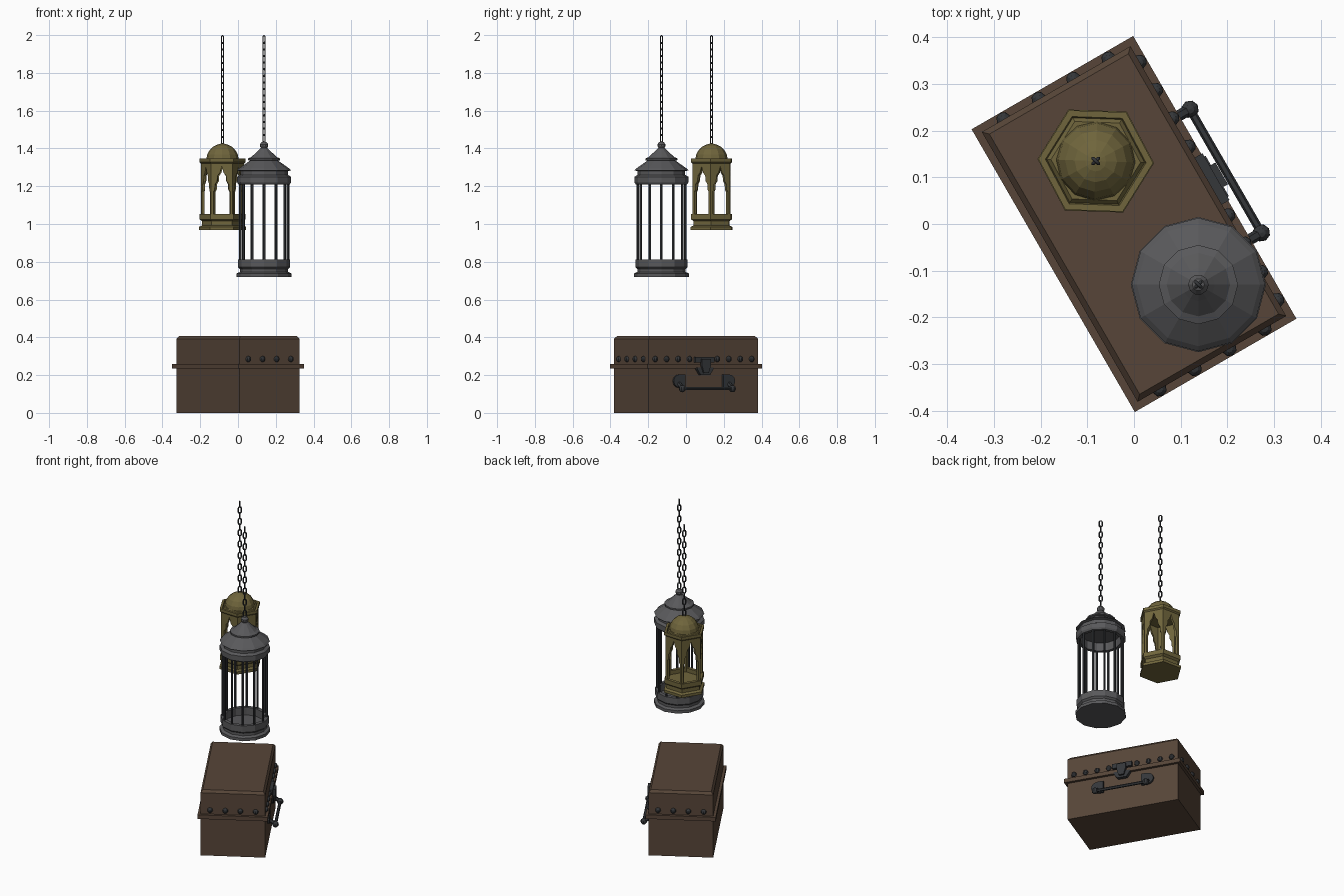
import bpy, bmesh
from math import sin, cos, pi, radians
from mathutils import Matrix, Vector

if "Cube" in bpy.data.objects:
    bpy.data.objects.remove(bpy.data.objects["Cube"])


def material(name, r, g, b):
    m = bpy.data.materials.new(name)
    m.diffuse_color = (r, g, b, 1)
    m.use_nodes = True
    m.node_tree.nodes["Principled BSDF"].inputs["Base Color"].default_value = m.diffuse_color
    return m


WOOD = material("dark_wood", 0.095, 0.06, 0.04)
IRON = material("black_iron", 0.035, 0.038, 0.042)
GREY = material("grey_iron", 0.10, 0.10, 0.105)
BRASS = material("aged_brass", 0.16, 0.13, 0.045)


def finish(bm, name, mat, matrix=Matrix()):
    bmesh.ops.remove_doubles(bm, verts=bm.verts, dist=1e-5)
    bmesh.ops.recalc_face_normals(bm, faces=bm.faces)
    me = bpy.data.meshes.new(name)
    bm.to_mesh(me)
    bm.free()
    me.materials.append(mat)
    ob = bpy.data.objects.new(name, me)
    ob.matrix_world = matrix
    bpy.context.collection.objects.link(ob)
    return ob


def loft(bm, rings, loop=False):
    """Skin a stack of equal-count rings; cap the ends unless looped."""
    rv = [[bm.verts.new(p) for p in r] for r in rings]
    n = len(rv[0])
    pairs = list(zip(rv, rv[1:])) + ([(rv[-1], rv[0])] if loop else [])
    for a, b in pairs:
        for i in range(n):
            j = (i + 1) % n
            bm.faces.new((a[i], a[j], b[j], b[i]))
    if not loop:
        bm.faces.new(rv[0][::-1])
        bm.faces.new(rv[-1])


def lathe(name, profile, n, mat, matrix, loop=False):
    bm = bmesh.new()
    rings = [[(max(r, 1e-3) * cos(2 * pi * i / n), max(r, 1e-3) * sin(2 * pi * i / n), z)
              for i in range(n)] for r, z in profile]
    loft(bm, rings, loop)
    return finish(bm, name, mat, matrix)


def rod(bm, p, q, r, n=6):
    p, q = Vector(p), Vector(q)
    rot = (q - p).to_track_quat('Z', 'Y')
    loft(bm, [[c + rot @ Vector((r * cos(2 * pi * i / n), r * sin(2 * pi * i / n), 0))
               for i in range(n)] for c in (p, q)])


# ---------------------------------------------------------------- chest
CHEST = Matrix.Rotation(radians(30), 4, 'Z')


def chest_box(name, layers):
    bm = bmesh.new()
    loft(bm, [[(a, b, z), (-a, b, z), (-a, -b, z), (a, -b, z)] for a, b, z in layers])
    finish(bm, name, WOOD, CHEST)


chest_box("chest_body", [(.184, .334, 0), (.184, .334, .24)])
chest_box("chest_rim", [(.2, .35, .235), (.2, .35, .26)])
chest_box("chest_lid", [(.184, .334, .25), (.184, .334, .392), (.172, .322, .407)])

# Studs round the front and both ends
bm = bmesh.new()
spots = [(.184, s * t) for t in (.085, .155, .225, .295) for s in (1, -1)]
spots += [(s, e * .334) for s in (-.13, -.043, .043, .13) for e in (1, -1)]
for x, y in spots:
    bmesh.ops.create_uvsphere(bm, u_segments=8, v_segments=6, radius=.016,
                              matrix=Matrix.Translation((x, y, .285)))
finish(bm, "lid_studs", IRON, CHEST)


def plate(bm, outline, x0, x1):
    loft(bm, [[(x, y, z) for y, z in outline] for x in (x0, x1)])


# Lock: top plate, tapering hasp and pin
bm = bmesh.new()
plate(bm, [(-.058, .268), (.058, .268), (.058, .297), (-.058, .297)], .18, .203)
plate(bm, [(-.05, .232), (-.028, .2), (.028, .2), (.05, .232), (.05, .24), (-.05, .24)], .18, .206)
plate(bm, [(-.015, .212), (.015, .212), (.027, .25), (.027, .285), (-.027, .285), (-.027, .25)], .2, .217)
finish(bm, "chest_lock", IRON, CHEST)

# Handle: D-shaped mounts, arms, end balls and bar
bm = bmesh.new()
for s in (1, -1):
    arc = [(s * (.148 + .04 * cos(a)), .168 + .036 * sin(a))
           for a in [radians(d) for d in range(-90, 91, 30)]]
    plate(bm, [(s * .115, .132)] + arc + [(s * .115, .204)], .18, .196)
    rod(bm, (.185, s * .153, .158), (.227, s * .153, .128), .012)
    bmesh.ops.create_uvsphere(bm, u_segments=8, v_segments=6, radius=.019,
                              matrix=Matrix.Translation((.227, s * .153, .128)))
rod(bm, (.227, -.153, .128), (.227, .153, .128), .009)
finish(bm, "chest_handle", IRON, CHEST)


# ---------------------------------------------------------------- chains
def chain(name, x, y, z0, z1, count=16):
    cu = bpy.data.curves.new(name, 'CURVE')
    cu.dimensions = '3D'
    cu.bevel_depth = .0038
    cu.bevel_resolution = 0
    pitch = (z1 - z0 - .012) / count
    for k in range(count):
        ang = pi / 4 + k * pi / 2
        mid = z0 + .006 + pitch * (k + .5)
        sp = cu.splines.new('POLY')
        sp.points.add(9)
        sp.use_cyclic_u = True
        for i, p in enumerate(sp.points):
            a = pi * (i % 5) / 4 + (pi if i > 4 else 0)
            w = .0085 * cos(a)
            h = .0085 * sin(a) + (pitch / 2 - .006) * (1 if i < 5 else -1)
            p.co = (x + w * cos(ang), y + w * sin(ang), mid + h, 1)
    tmp = bpy.data.objects.new(name + "_curve", cu)
    bpy.context.collection.objects.link(tmp)
    me = bpy.data.meshes.new_from_object(tmp.evaluated_get(bpy.context.evaluated_depsgraph_get()))
    bpy.data.objects.remove(tmp)
    me.materials.clear()
    me.materials.append(IRON)
    bpy.context.collection.objects.link(bpy.data.objects.new(name, me))


# ---------------------------------------------------------------- round cage lantern
CX, CY = .138, -.13
CAGE = Matrix.Translation((CX, CY, 0))
lathe("cage_base", [(0, .72), (.145, .72), (.145, .738), (.128, .746), (.128, .762),
                    (.138, .772), (.138, .812), (.115, .812), (.115, .765), (0, .765)],
      12, GREY, CAGE)
lathe("cage_roof", [(0, 1.262), (.116, 1.262), (.116, 1.21), (.136, 1.21), (.143, 1.22),
                    (.143, 1.25), (.126, 1.26), (.126, 1.28), (.143, 1.284), (.132, 1.295),
                    (.075, 1.335), (.085, 1.338), (.085, 1.347), (.068, 1.354),
                    (.035, 1.385), (.018, 1.402), (0, 1.402)], 12, GREY, CAGE)
lathe("cage_finial", [(0, 1.395), (.015, 1.4), (.022, 1.412), (.022, 1.422),
                      (.013, 1.434), (0, 1.438)], 10, GREY, CAGE)
bm = bmesh.new()
for i in range(12):
    c, s = .126 * cos(i * pi / 6), .126 * sin(i * pi / 6)
    rod(bm, (c, s, .8), (c, s, 1.22), .0075)
finish(bm, "cage_bars", IRON, CAGE)
chain("cage_chain", CX, CY, 1.43, 2.0)

# ---------------------------------------------------------------- hexagonal brass lantern
BX, BY = -.082, .135
HEX = Matrix.Translation((BX, BY, 0)) @ Matrix.Rotation(radians(-2), 4, 'Z')
lathe("brass_base", [(0, .968), (.125, .968), (.125, .985), (.108, .992), (.108, 1.015),
                     (.122, 1.025), (.122, 1.053), (.1, 1.053), (.1, 1.028), (0, 1.028)],
      6, BRASS, HEX)
lathe("brass_cornice", [(0, 1.318), (.112, 1.318), (.123, 1.328), (.123, 1.346),
                        (.108, 1.346), (.105, 1.338), (.096, 1.347), (0, 1.347)],
      6, BRASS, HEX)
dome = [(.086 * cos(radians(d)), 1.34 + .085 * sin(radians(d))) for d in (0, 20, 40, 58, 75)]
lathe("brass_dome", dome + [(0, 1.427)], 12, BRASS, HEX)

# Cusped arch panels, one mirrored half outline repeated on six sides
half = [(.0575, 1.04), (.045, 1.04), (.045, 1.17), (.038, 1.182), (.037, 1.21),
        (.025, 1.228), (.023, 1.255), (.01, 1.272), (0, 1.305), (0, 1.325), (.0575, 1.325)]
bm = bmesh.new()
d = .115 * cos(pi / 6)
for k in range(6):
    rot = Matrix.Rotation(pi / 6 + k * pi / 3, 4, 'Z')
    for s in (1, -1):
        loft(bm, [[rot @ Vector((x, s * u * x / d, z)) for u, z in half] for x in (d, d - .012)])
finish(bm, "brass_arches", BRASS, HEX)
chain("brass_chain", BX, BY, 1.42, 2.0)
